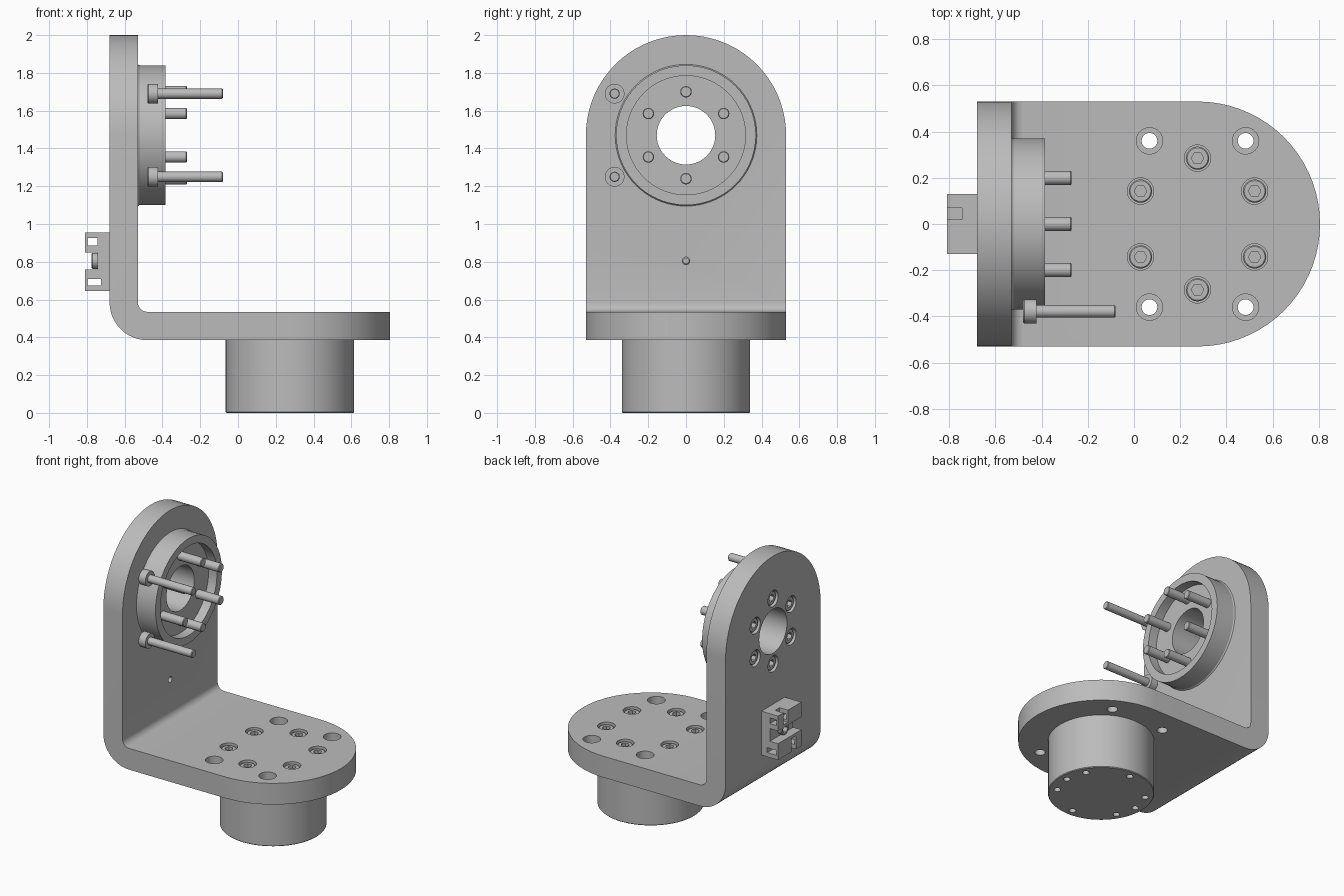
import bpy, bmesh
from math import sin, cos, pi, radians
from mathutils import Matrix, Vector

cube = bpy.data.objects.get("Cube")
if cube:
    bpy.data.objects.remove(cube)

metal = bpy.data.materials.new("plain_grey")
metal.use_nodes = True
GREY = (0.5, 0.5, 0.5, 1)
metal.diffuse_color = GREY
metal.node_tree.nodes["Principled BSDF"].inputs["Base Color"].default_value = GREY

# Shared dimensions
BACK, FACE = -0.68, -0.53            # upright faces
UNDER, DECK = 0.385, 0.535           # base plate faces
HALF = 0.53                          # half width and end radius
HUB_Z, BASE_X = 1.47, 0.275          # centres of the two rounded ends
HEX = 6


def finish(name, bm):
    bmesh.ops.recalc_face_normals(bm, faces=bm.faces)
    mesh = bpy.data.meshes.new(name)
    bm.to_mesh(mesh)
    bm.free()
    mesh.materials.append(metal)
    ob = bpy.data.objects.new(name, mesh)
    bpy.context.collection.objects.link(ob)
    return ob


def prism(name, points, push):
    """Extrude a closed outline along a vector."""
    bm = bmesh.new()
    face = bm.faces.new([bm.verts.new(p) for p in points])
    new = bmesh.ops.extrude_face_region(bm, geom=[face])["geom"]
    bmesh.ops.translate(bm, vec=push, verts=[v for v in new if isinstance(v, bmesh.types.BMVert)])
    return finish(name, bm)


def box(name, xs, ys, zs):
    pts = [(xs[0], y, z) for y, z in ((ys[0], zs[0]), (ys[1], zs[0]), (ys[1], zs[1]), (ys[0], zs[1]))]
    return prism(name, pts, (xs[1] - xs[0], 0, 0))


def lathe(name, profile, axis, at, sides=32):
    """Stack (distance, radius) rings along x or z; solid from end to end."""
    bm = bmesh.new()
    rings = []
    for d, r in profile:
        ring = []
        for i in range(sides):
            a = 2 * pi * i / sides
            u, v = r * cos(a), r * sin(a)
            p = (d, at[0] + u, at[1] + v) if axis == "x" else (at[0] + u, at[1] + v, d)
            ring.append(bm.verts.new(p))
        rings.append(ring)
    for a, b in zip(rings, rings[1:]):
        for i in range(sides):
            j = (i + 1) % sides
            bm.faces.new((a[i], a[j], b[j], b[i]))
    bm.faces.new(rings[0])
    bm.faces.new(rings[-1])
    return finish(name, bm)


def carve(target, tools, operation="DIFFERENCE"):
    """Apply boolean cutters, then remove them."""
    bpy.context.view_layer.objects.active = target
    for tool in tools:
        tool.hide_render = True
        mod = target.modifiers.new("cut", "BOOLEAN")
        mod.operation, mod.object, mod.solver = operation, tool, "EXACT"
        bpy.ops.object.modifier_apply(modifier=mod.name)
        bpy.data.objects.remove(tool)


def arc(cx, cy, r, start, end, steps):
    return [(cx + r * cos(radians(start + (end - start) * i / steps)),
             cy + r * sin(radians(start + (end - start) * i / steps))) for i in range(steps + 1)]


def circle(cx, cy, r, first, count=6):
    return [(cx + r * cos(first + 2 * pi * i / count), cy + r * sin(first + 2 * pi * i / count))
            for i in range(count)]


# Bent bracket: L profile trimmed by two rounded-end outlines
side = [(0.9, UNDER), (0.9, DECK)]
side += arc(FACE + 0.05, DECK + 0.05, 0.05, 270, 180, 6)
side += [(FACE, 2.1), (BACK, 2.1)]
side += arc(BACK + 0.2, UNDER + 0.2, 0.2, 180, 270, 12)
bracket = prism("bent_bracket", [(x, -0.6, z) for x, z in side], (0, 1.2, 0))
upright = [(-HALF, 0.2)] + arc(0, HUB_Z, HALF, 180, 0, 36) + [(HALF, 0.2)]
plan = [(-1, -HALF)] + arc(BASE_X, 0, HALF, -90, 90, 36) + [(-1, HALF)]
carve(bracket, [prism("upright_trim", [(-1, y, z) for y, z in upright], (2.2, 0, 0)),
                prism("plan_trim", [(x, y, 0) for x, y in plan], (0, 0, 2.3))], "INTERSECT")

hub_bolts = circle(0, HUB_Z, 0.23, pi / 2)
base_bolts = circle(BASE_X, 0, 0.285, pi / 2)
corner_holes = [(BASE_X + sx * 0.208, sy * 0.36) for sx in (-1, 1) for sy in (-1, 1)]
cuts = [lathe("hub_bore", [(-1, 0.155), (0, 0.155)], "x", (0, HUB_Z), 48),
        lathe("pin_bore", [(-1, 0.02), (0, 0.02)], "x", (0, 0.805), 16)]
for p in hub_bolts:
    cuts.append(lathe("counterbore", [(-0.8, 0.057), (-0.6, 0.057)], "x", p))
for p in base_bolts:
    cuts.append(lathe("counterbore", [(0.45, 0.057), (0.6, 0.057)], "z", p))
for p in corner_holes:
    cuts.append(lathe("corner_bore", [(0.3, 0.034), (0.455, 0.034), (0.455, 0.057), (0.6, 0.057)], "z", p))
carve(bracket, cuts)

# Round pedestal with bolt holes in its underside
pedestal = lathe("pedestal", [(0, 0.335), (0.005, 0.34), (UNDER, 0.34)], "z", (BASE_X, 0), 72)
holes = base_bolts + [(BASE_X - 0.285, 0), (BASE_X + 0.285, 0)]
carve(pedestal, [lathe("pedestal_hole", [(-0.1, 0.022), (0.12, 0.022)], "z", p, 20) for p in holes])

# Flanged ring with a recessed floor
ring = lathe("flange_ring", [(FACE, 0.375), (FACE + 0.008, 0.37), (-0.385, 0.37)], "x", (0, HUB_Z), 72)
carve(ring, [lathe("recess", [(-0.45, 0.315), (0, 0.315)], "x", (0, HUB_Z), 72),
             lathe("ring_bore", [(-1, 0.155), (0, 0.155)], "x", (0, HUB_Z), 48)])


def socket_screw(name, axis, at, head, neck, tip, head_r=0.05, shaft_r=0.03):
    """Cap screw from head face to tip, with a hexagonal socket."""
    way = 1 if tip > head else -1
    screw = lathe(name, [(head, head_r - 0.005), (head + way * 0.005, head_r), (neck, head_r),
                         (neck, shaft_r), (tip - way * 0.004, shaft_r), (tip, shaft_r - 0.004)], axis, at)
    carve(screw, [lathe("socket", [(head - way * 0.02, 0.027), (head + way * 0.03, 0.027)], axis, at, HEX)])
    return screw


for i, p in enumerate(hub_bolts):
    socket_screw(f"hub_screw_{i + 1}", "x", p, BACK + 0.012, -0.6, -0.27)
for i, p in enumerate(base_bolts):
    socket_screw(f"base_screw_{i + 1}", "z", p, DECK - 0.012, 0.45, 0.2)
for label, z in (("upper", 1.69), ("lower", 1.25)):
    socket_screw(f"{label}_long_screw", "x", (-0.378, z), -0.48, -0.423, -0.08, 0.052, 0.027)

# Cable clip on the back: base pad with two slotted hooks
clip = box("cable_clip", (-0.81, BACK), (-0.13, 0.13), (0.645, 0.955))
carve(clip, [box("channel", (-0.9, -0.745), (-0.2, 0.2), (0.76, 0.85)),
             box("upper_slot", (-0.798, -0.745), (-0.2, 0.2), (0.885, 0.925)),
             box("lower_slot", (-0.798, -0.725), (-0.2, 0.2), (0.675, 0.71)),
             box("upper_notch", (-0.9, -0.745), (0.02, 0.07), (0.87, 1.0)),
             box("lower_notch", (-0.9, -0.745), (-0.07, -0.02), (0.6, 0.74))])
socket_screw("clip_screw", "x", (0, 0.805), -0.775, -0.74, -0.56, 0.042, 0.02)

# Smooth round walls, keep crisp edges
bpy.ops.object.select_all(action="DESELECT")
for ob in bpy.context.collection.objects:
    if ob.type == "MESH":
        ob.select_set(True)
        bpy.context.view_layer.objects.active = ob
bpy.ops.object.shade_smooth_by_angle(angle=radians(30))
